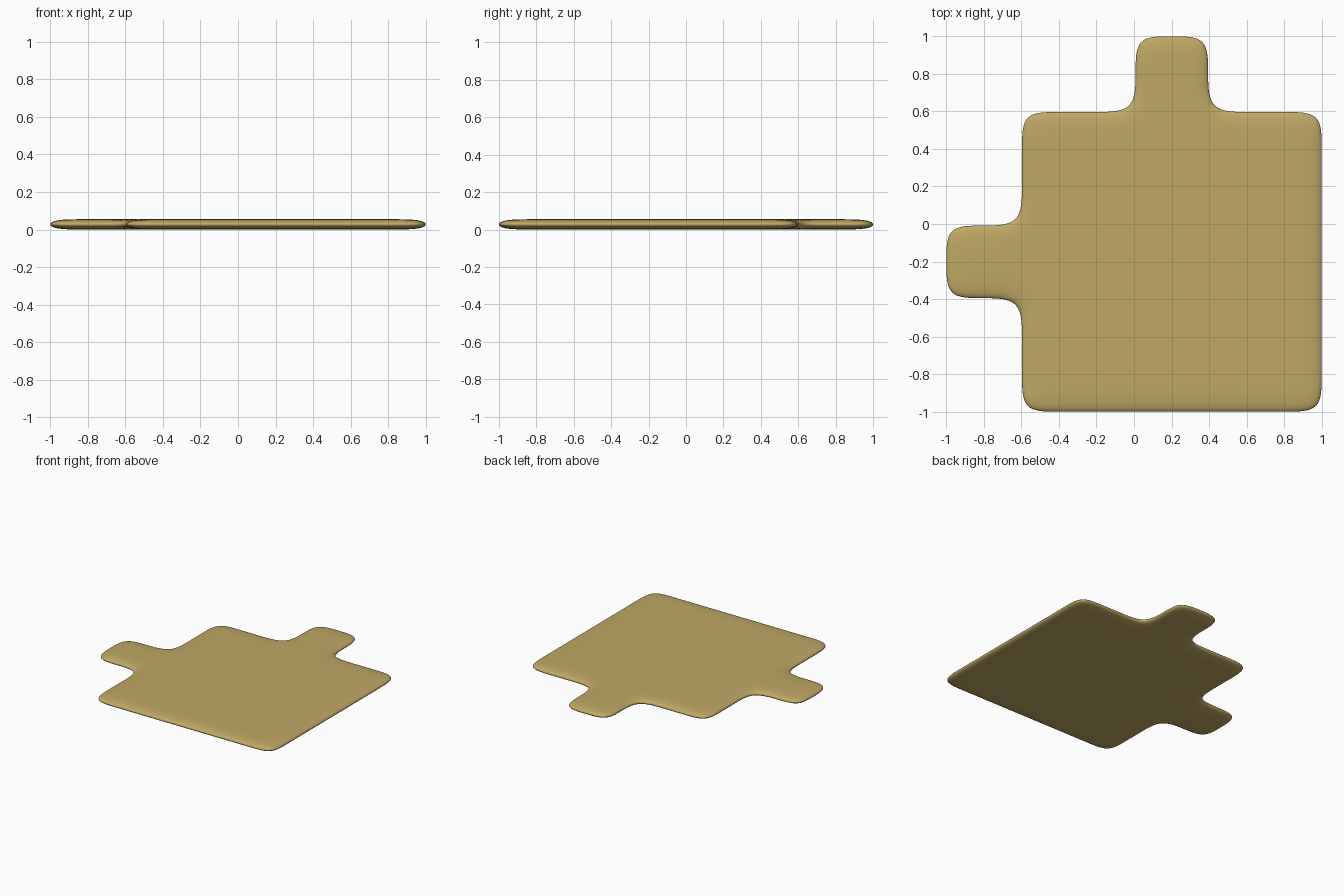
import bpy, bmesh

if "Cube" in bpy.data.objects:
    bpy.data.objects.remove(bpy.data.objects["Cube"])

CELL = 0.2017    # control grid spacing, slightly oversized as subdivision shrinks the rim
THICK = 0.055


def filled(i, j):
    body = i >= 2 and j < 8
    left_tab = i < 2 and 3 <= j < 5
    top_tab = j >= 8 and 5 <= i < 7
    return body or left_tab or top_tab


# Flat plate of square cells, extruded to thickness
bm = bmesh.new()
for i in range(10):
    for j in range(10):
        if filled(i, j):
            bm.faces.new([bm.verts.new(((i + a - 5) * CELL, (j + b - 5) * CELL, 0))
                          for a, b in ((0, 0), (1, 0), (1, 1), (0, 1))])
bmesh.ops.remove_doubles(bm, verts=bm.verts, dist=0.001)
base = list(bm.faces)
ext = bmesh.ops.extrude_face_region(bm, geom=base, use_keep_orig=True)
top = [g for g in ext["geom"] if isinstance(g, bmesh.types.BMVert)]
bmesh.ops.translate(bm, verts=top, vec=(0, 0, THICK))
bmesh.ops.recalc_face_normals(bm, faces=bm.faces)
for f in bm.faces:
    f.smooth = True
mesh = bpy.data.meshes.new("tabbed_plate")
bm.to_mesh(mesh)
bm.free()
plate = bpy.data.objects.new("tabbed_plate", mesh)
bpy.context.collection.objects.link(plate)

# Rounded rim and corners
sub = plate.modifiers.new("round", "SUBSURF")
sub.levels = sub.render_levels = 3

# Tan colour
mat = bpy.data.materials.new("tan")
mat.diffuse_color = (0.52, 0.39, 0.13, 1)
mat.use_nodes = True
mat.node_tree.nodes["Principled BSDF"].inputs["Base Color"].default_value = mat.diffuse_color
mesh.materials.append(mat)
